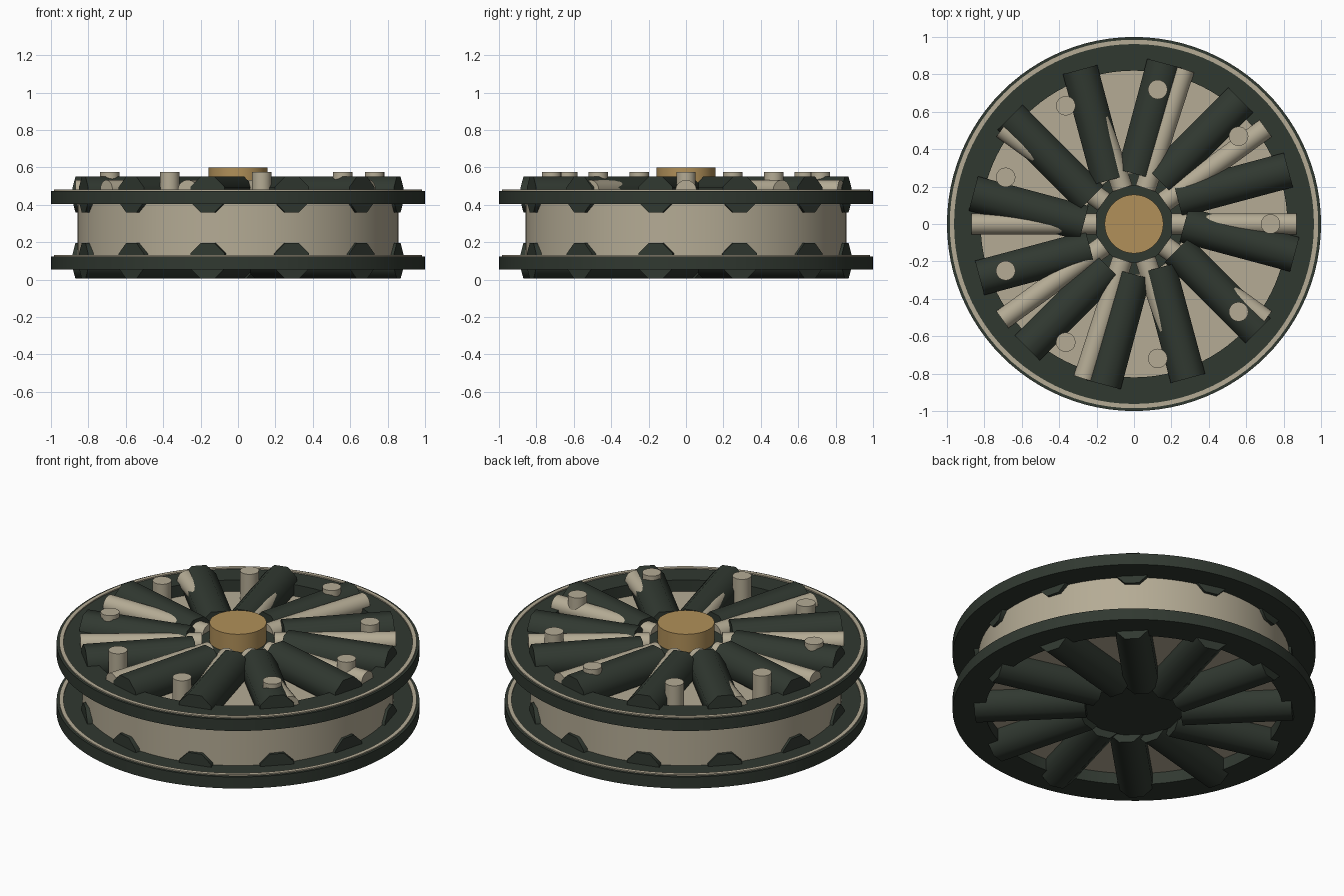
import bpy, bmesh, math
from mathutils import Matrix

old = bpy.data.objects.get("Cube")
if old:
    bpy.data.objects.remove(old, do_unlink=True)


def material(name, rgb):
    m = bpy.data.materials.new(name)
    m.use_nodes = True
    m.diffuse_color = (*rgb, 1)
    m.node_tree.nodes["Principled BSDF"].inputs["Base Color"].default_value = (*rgb, 1)
    return m


DARK = material("dark_green", (0.03, 0.04, 0.03))
BEIGE = material("beige", (0.46, 0.41, 0.30))
BRASS = material("brass", (0.44, 0.28, 0.10))


def finish(bm, name, mat, angle=35):
    bmesh.ops.recalc_face_normals(bm, faces=bm.faces)
    me = bpy.data.meshes.new(name)
    bm.to_mesh(me)
    bm.free()
    me.materials.append(mat)
    ob = bpy.data.objects.new(name, me)
    bpy.context.collection.objects.link(ob)
    bpy.ops.object.select_all(action='DESELECT')
    ob.select_set(True)
    bpy.context.view_layer.objects.active = ob
    bpy.ops.object.shade_smooth_by_angle(angle=math.radians(angle))
    return ob


def add_cylinder(bm, r, length, matrix, sides):
    bmesh.ops.create_cone(bm, cap_ends=True, segments=sides, radius1=r,
                          radius2=r, depth=length, matrix=matrix)


def disc(name, r, z0, z1, mat, sides=64):
    bm = bmesh.new()
    add_cylinder(bm, r, z1 - z0, Matrix.Translation((0, 0, (z0 + z1) / 2)), sides)
    return finish(bm, name, mat)


def ring(name, r_in, r_out, z0, z1, mat):
    """Rectangular section spun round the axle."""
    bm = bmesh.new()
    section = [bm.verts.new((r, 0, z)) for r, z in
               ((r_in, z0), (r_out, z0), (r_out, z1), (r_in, z1))]
    edges = [bm.edges.new((section[i], section[i - 1])) for i in range(4)]
    bmesh.ops.spin(bm, geom=section + edges, cent=(0, 0, 0), axis=(0, 0, 1),
                   angle=math.tau, steps=96, use_duplicate=False)
    bmesh.ops.remove_doubles(bm, verts=bm.verts, dist=0.0001)
    return finish(bm, name, mat)


def spokes(name, count, start, r, sides, inner, outer, offset, z, mat):
    """Horizontal rods arranged round the hub."""
    bm = bmesh.new()
    lie = (Matrix.Translation(((inner + outer) / 2, offset, z))
           @ Matrix.Rotation(math.pi / 2, 4, 'Y')
           @ Matrix.Rotation(math.pi / sides, 4, 'Z'))
    for i in range(count):
        turn = Matrix.Rotation(math.radians(start) + math.tau * i / count, 4, 'Z')
        add_cylinder(bm, r, outer - inner, turn @ lie, sides)
    return finish(bm, name, mat, 50)


# Drum between the flanges
disc("drum", 0.857, 0.128, 0.405, BEIGE, 96)

# Flanges with rim beads and heavy spokes
for side, z in (("lower", 0.055), ("upper", 0.405)):
    ring(side + "_flange", 0.82, 1.0, z, z + 0.07, DARK)
    ring(side + "_rim_bead", 0.962, 0.985, z + 0.06, z + 0.077, BEIGE)
    spokes(side + "_spokes", 12, 15, 0.103, 8, 0.26, 0.872, 0.065,
           z + (0.05 if side == "upper" else 0.045), DARK)

# Thin radial bars on the upper face
spokes("radial_bars", 10, 0, 0.056, 24, 0.2, 0.87, 0, 0.477, BEIGE)

# Upright pins
bm = bmesh.new()
for i in range(9):
    a = math.tau * i / 9
    add_cylinder(bm, 0.052, 0.18, Matrix.Translation(
        (0.73 * math.cos(a), 0.73 * math.sin(a), 0.486)), 24)
finish(bm, "pins", BEIGE)

# Hub and axle cap
disc("hub_core", 0.27, 0.05, 0.43, DARK)
disc("hub_collar", 0.21, 0.4, 0.49, DARK, 24)
disc("axle_cap", 0.157, 0.4, 0.6, BRASS, 48)
